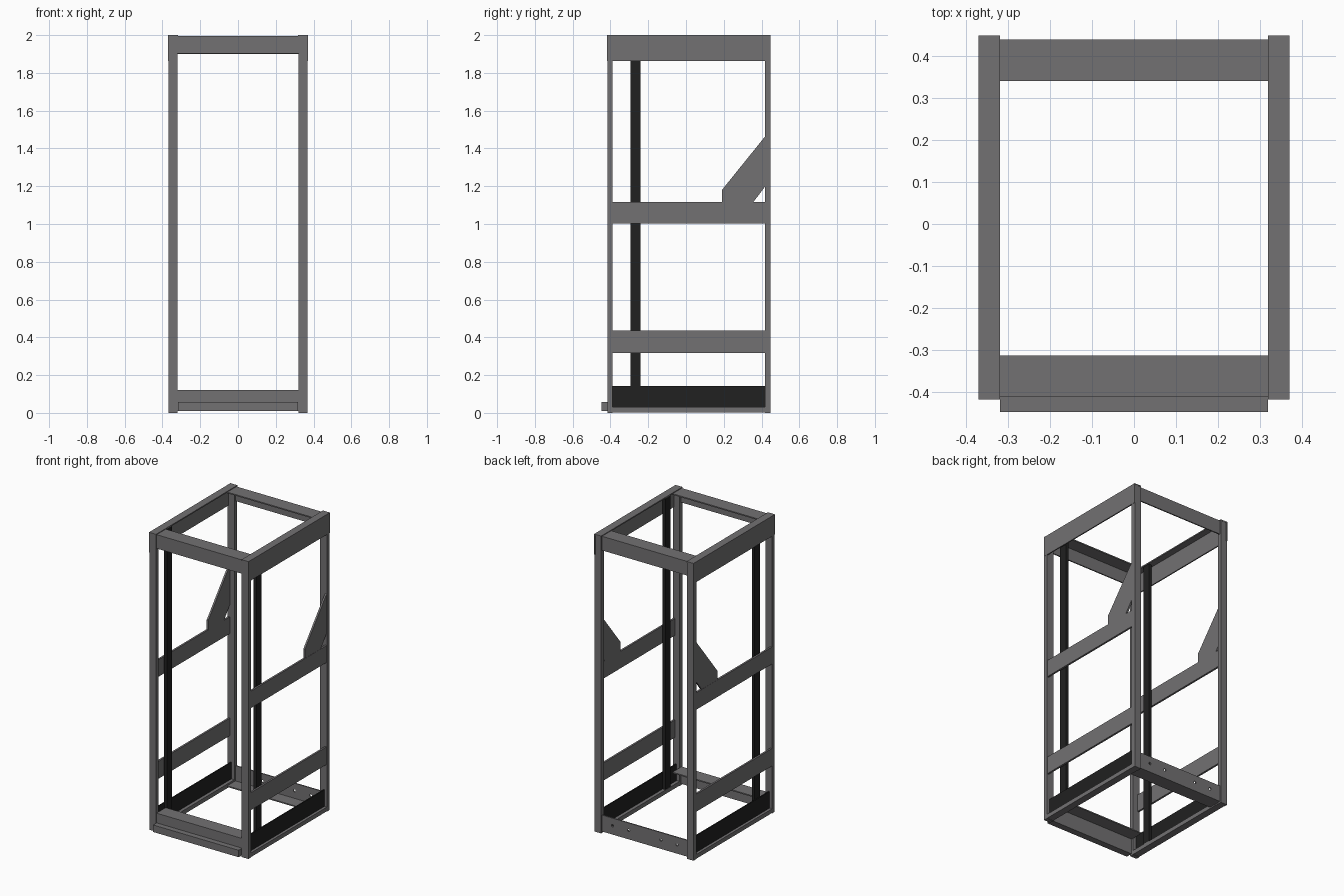
import bpy, bmesh, math
from mathutils import Matrix

if "Cube" in bpy.data.objects:
    bpy.data.objects.remove(bpy.data.objects["Cube"])


def material(name, rgb):
    m = bpy.data.materials.new(name)
    m.diffuse_color = (*rgb, 1)
    m.use_nodes = True
    m.node_tree.nodes["Principled BSDF"].inputs["Base Color"].default_value = m.diffuse_color
    return m


GREY = material("grey_steel", (0.17, 0.165, 0.17))
BLACK = material("black_steel", (0.015, 0.015, 0.015))


def prism(name, axis, pts, a, b, mat=GREY, mirror=False):
    """Extrude a 2D profile along an axis: x uses (y,z), y uses (x,z), z uses (x,y)."""
    place = {"x": lambda p, t: (t, p[0], p[1]),
             "y": lambda p, t: (p[0], t, p[1]),
             "z": lambda p, t: (p[0], p[1], t)}[axis]
    bm = bmesh.new()
    lo = [bm.verts.new(place(p, a)) for p in pts]
    hi = [bm.verts.new(place(p, b)) for p in pts]
    bm.faces.new(lo)
    bm.faces.new(hi)
    n = len(pts)
    for i in range(n):
        j = (i + 1) % n
        bm.faces.new((lo[i], lo[j], hi[j], hi[i]))
    bmesh.ops.recalc_face_normals(bm, faces=bm.faces)
    me = bpy.data.meshes.new(name)
    bm.to_mesh(me)
    bm.free()
    me.materials.append(mat)
    ob = bpy.data.objects.new(name, me)
    bpy.context.collection.objects.link(ob)
    if mirror:
        ob.modifiers.new("mirror", "MIRROR")
    return ob


def rect(u0, u1, v0, v1):
    return [(u0, v0), (u1, v0), (u1, v1), (u0, v1)]


def angle(u, v, du, dv, t=0.008):
    """L profile with its outer corner at (u, v) and legs du and dv."""
    tu, tv = math.copysign(t, du), math.copysign(t, dv)
    return [(u, v), (u + du, v), (u + du, v + tv), (u + tu, v + tv),
            (u + tu, v + dv), (u, v + dv)]


# Corner posts
prism("front_post", "z", rect(0.319, 0.369, -0.416, -0.389), 0, 1.998, mirror=True)
prism("rear_post", "z", rect(0.319, 0.369, 0.418, 0.447), 0, 1.998, mirror=True)

# Side rails and cross braces
prism("top_side_rail", "y", angle(0.37, 2.0, -0.052, -0.136), -0.417, 0.448, mirror=True)
prism("bottom_side_rail", "y", rect(0.32, 0.368, 0.002, 0.03), -0.39, 0.42, mirror=True)
for name, z0, z1 in (("middle_side_brace", 1.003, 1.117), ("lower_side_brace", 0.317, 0.435)):
    prism(name, "y", rect(0.354, 0.367, z0, z1), -0.392, 0.42, mirror=True)

# Angled gusset plates at the rear posts
prism("rear_gusset", "x", [(0.19, 1.11), (0.19, 1.18), (0.42, 1.465),
                           (0.42, 1.20), (0.352, 1.11)], 0.354, 0.366, mirror=True)

# Black mounting posts and bottom side plates
prism("mounting_post", "z", rect(0.322, 0.343, -0.295, -0.24), 0.03, 1.99, BLACK, True)
prism("bottom_side_plate", "y", rect(0.342, 0.35, 0.02, 0.142), -0.392, 0.42, BLACK, True)

# Front and rear cross beams
prism("top_front_beam", "x", angle(-0.41, 1.995, 0.098, -0.093), -0.32, 0.32)
prism("top_rear_beam", "x", angle(0.438, 1.995, -0.098, -0.095), -0.32, 0.32)
prism("bottom_front_beam", "x", angle(-0.41, 0.122, 0.098, -0.112), -0.32, 0.32)
prism("front_foot_lip", "x", rect(-0.447, -0.408, 0.01, 0.057), -0.318, 0.318)
rear = prism("bottom_rear_beam", "x", angle(0.438, 0.01, -0.095, 0.11), -0.32, 0.32)

# Bolt holes in the bottom rear beam
bm = bmesh.new()
for x in (-0.24, -0.12, 0.12, 0.24):
    bmesh.ops.create_cone(bm, cap_ends=True, segments=12, radius1=0.009, radius2=0.009,
                          depth=0.06, matrix=Matrix.Translation((x, 0.434, 0.07))
                          @ Matrix.Rotation(math.pi / 2, 4, "X"))
me = bpy.data.meshes.new("bolt_hole_cutter")
bm.to_mesh(me)
bm.free()
me.materials.append(GREY)
cutter = bpy.data.objects.new("bolt_hole_cutter", me)
bpy.context.collection.objects.link(cutter)
cutter.hide_render = True
cutter.display_type = "WIRE"
cut = rear.modifiers.new("bolt_holes", "BOOLEAN")
cut.operation = "DIFFERENCE"
cut.object = cutter
